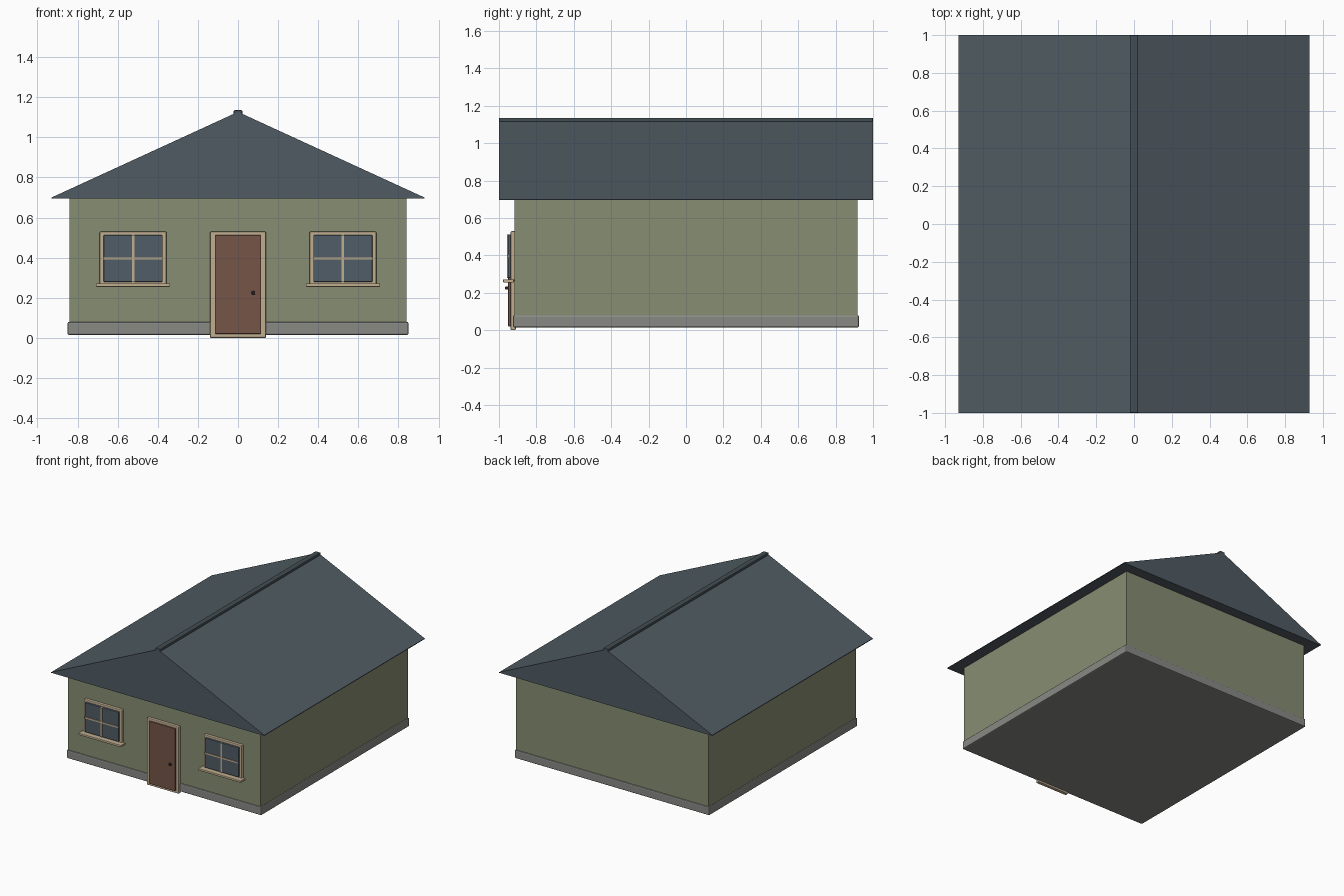
import bpy
import bmesh

cube = bpy.data.objects.get("Cube")
if cube:
    bpy.data.objects.remove(cube, do_unlink=True)


def material(name, colour):
    m = bpy.data.materials.new(name)
    m.use_nodes = True
    m.diffuse_color = (*colour, 1)
    m.node_tree.nodes["Principled BSDF"].inputs["Base Color"].default_value = (*colour, 1)
    return m


SAGE = material("sage wall", (0.24, 0.27, 0.17))
SLATE = material("slate roof", (0.078, 0.105, 0.123))
RIDGE = material("dark ridge", (0.055, 0.075, 0.085))
STONE = material("grey stone", (0.25, 0.25, 0.235))
TRIM = material("cream trim", (0.53, 0.42, 0.28))
WOOD = material("brown door", (0.18, 0.09, 0.065))
GLASS = material("blue grey glass", (0.08, 0.11, 0.135))
METAL = material("dark metal", (0.03, 0.03, 0.03))


def finish(name, bm, mat, bevel=0):
    bmesh.ops.recalc_face_normals(bm, faces=bm.faces)
    mesh = bpy.data.meshes.new(name)
    bm.to_mesh(mesh)
    bm.free()
    mesh.materials.append(mat)
    obj = bpy.data.objects.new(name, mesh)
    bpy.context.collection.objects.link(obj)
    if bevel:
        mod = obj.modifiers.new("Bevel", "BEVEL")
        mod.width = bevel
        mod.segments = 2
    return obj


def box(name, x, y, z, mat, bevel=0):
    """Box spanning the given (low, high) ranges."""
    bm = bmesh.new()
    bmesh.ops.create_cube(bm, size=1)
    for v in bm.verts:
        v.co = [r[0] if c < 0 else r[1] for c, r in zip(v.co, (x, y, z))]
    return finish(name, bm, mat, bevel)


def prism(name, profile, half_depth, mat):
    """Front profile extruded from front to back."""
    bm = bmesh.new()
    face = bm.faces.new([bm.verts.new((x, -half_depth, z)) for x, z in profile])
    new = bmesh.ops.extrude_face_region(bm, geom=[face])["geom"]
    moved = [g for g in new if isinstance(g, bmesh.types.BMVert)]
    bmesh.ops.translate(bm, verts=moved, vec=(0, 2 * half_depth, 0))
    return finish(name, bm, mat)


# House body
box("foundation", (-0.85, 0.85), (-0.925, 0.925), (0.015, 0.08), STONE, 0.008)
box("walls", (-0.84, 0.84), (-0.917, 0.917), (0.03, 0.70), SAGE)

# Solid gable roof with a ridge cap
prism("roof", [(-0.93, 0.695), (0.93, 0.695), (0.93, 0.7), (0, 1.127), (-0.93, 0.7)], 1, SLATE)
box("ridge_cap", (-0.022, 0.022), (-1, 1), (1.113, 1.136), RIDGE, 0.006)

# Door
box("door_frame", (-0.14, 0.14), (-0.938, -0.91), (0, 0.53), TRIM, 0.006)
box("door", (-0.115, 0.115), (-0.951, -0.93), (0.02, 0.512), WOOD, 0.004)
box("door_knob", (0.068, 0.086), (-0.967, -0.945), (0.217, 0.233), METAL, 0.004)

# Windows either side of the door
for side, cx in (("right", -0.523), ("left", 0.523)):
    box(side + "_window_frame", (cx - 0.167, cx + 0.167), (-0.938, -0.91), (0.262, 0.53), TRIM, 0.006)
    box(side + "_window_glass", (cx - 0.147, cx + 0.147), (-0.953, -0.93), (0.28, 0.512), GLASS, 0.003)
    box(side + "_upright_bar", (cx - 0.006, cx + 0.006), (-0.958, -0.94), (0.28, 0.512), TRIM)
    box(side + "_cross_bar", (cx - 0.147, cx + 0.147), (-0.958, -0.94), (0.39, 0.402), TRIM)
    box(side + "_window_sill", (cx - 0.185, cx + 0.185), (-0.978, -0.92), (0.255, 0.272), TRIM, 0.004)
